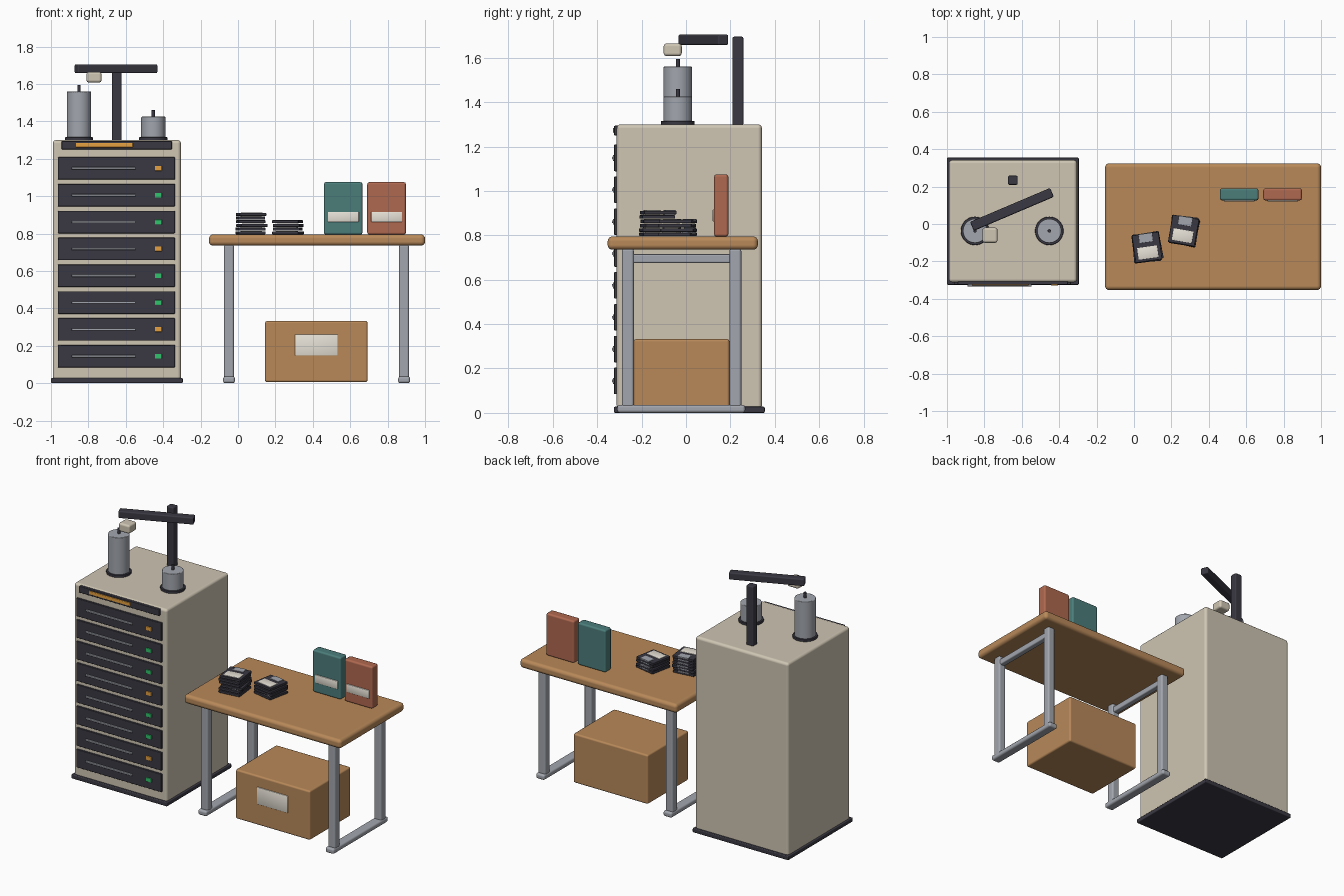
import bpy, bmesh, math, random
from mathutils import Matrix

if "Cube" in bpy.data.objects:
    bpy.data.objects.remove(bpy.data.objects["Cube"])

random.seed(4)


def mat(name, r, g, b):
    m = bpy.data.materials.new(name)
    m.diffuse_color = (r, g, b, 1)
    m.use_nodes = True
    m.node_tree.nodes["Principled BSDF"].inputs["Base Color"].default_value = m.diffuse_color
    return m


CREAM = mat("cream", 0.62, 0.56, 0.45)
DARK = mat("charcoal", 0.042, 0.04, 0.055)
WOOD = mat("wood", 0.48, 0.25, 0.10)
STEEL = mat("steel", 0.36, 0.38, 0.42)
TEAL = mat("teal", 0.07, 0.205, 0.195)
RUST = mat("rust", 0.43, 0.14, 0.08)
AMBER = mat("amber", 0.78, 0.35, 0.05)
GREEN = mat("green", 0.03, 0.55, 0.15)
PAPER = mat("paper", 0.80, 0.76, 0.68)


def finish(name, bm, material, bevel, segs=2, harden=True):
    me = bpy.data.meshes.new(name)
    bm.to_mesh(me)
    bm.free()
    me.shade_smooth()
    me.materials.append(material)
    ob = bpy.data.objects.new(name, me)
    bpy.context.collection.objects.link(ob)
    mod = ob.modifiers.new("bevel", 'BEVEL')
    mod.width = bevel
    mod.segments = segs
    mod.limit_method = 'ANGLE'
    mod.harden_normals = harden
    return ob


def box(name, x, y, z, material, bevel=0.004, segs=2, rot=0.0, harden=True):
    """Box from (min, max) ranges, optionally turned about its own vertical axis."""
    size = [r[1] - r[0] for r in (x, y, z)]
    bm = bmesh.new()
    bmesh.ops.create_cube(bm, size=1)
    bmesh.ops.scale(bm, vec=size, verts=bm.verts)
    ob = finish(name, bm, material, bevel, segs, harden)
    ob.location = [(r[0] + r[1]) / 2 for r in (x, y, z)]
    ob.rotation_euler.z = rot
    return ob


def cyl(name, x, y, z0, z1, radius, material, bevel=0.004):
    bm = bmesh.new()
    bmesh.ops.create_cone(bm, cap_ends=True, segments=32, radius1=radius,
                          radius2=radius, depth=z1 - z0)
    ob = finish(name, bm, material, bevel)
    ob.location = (x, y, (z0 + z1) / 2)
    return ob


# Cabinet body and plinth
box("cabinet_body", (-0.99, -0.305), (-0.312, 0.342), (0.015, 1.30), CREAM, 0.018, 3)
box("cabinet_plinth", (-1.0, -0.295), (-0.325, 0.355), (0, 0.028), DARK, 0.006)

# Header strip with amber display
box("header_strip", (-0.943, -0.353), (-0.324, -0.30), (1.25, 1.294), DARK)
box("header_display", (-0.867, -0.562), (-0.328, -0.31), (1.261, 1.284), AMBER, 0.002)

# Stack of drawers with handle and status light
lights = "GAGGAGGA"
for i in range(8):
    zc = 0.144 + i * 0.1435
    box(f"drawer_front_{i}", (-0.963, -0.337), (-0.324, -0.30), (zc - 0.06, zc + 0.06), DARK)
    box(f"drawer_handle_{i}", (-0.89, -0.547), (-0.334, -0.32),
        (zc - 0.006, zc + 0.006), STEEL, 0.003)
    box(f"drawer_light_{i}", (-0.445, -0.407), (-0.33, -0.32), (zc - 0.013, zc + 0.013),
        AMBER if lights[i] == "A" else GREEN, 0.002)

# Two spindles on the cabinet
for side, x, top in (("left", -0.85, 1.56), ("right", -0.453, 1.425)):
    cyl(f"{side}_spindle_base", x, -0.037, 1.295, 1.315, 0.076, DARK)
    cyl(f"{side}_spindle_drum", x, -0.037, 1.31, top, 0.065, STEEL, 0.005)
    cyl(f"{side}_spindle_pin", x, -0.037, top - 0.01, top + 0.035, 0.009, DARK, 0.002)

# Picker post, arm and head
box("picker_post", (-0.674, -0.622), (0.209, 0.259), (1.295, 1.695), DARK, 0.008)
box("picker_arm", (-0.885, -0.42), (0.052, 0.104), (1.657, 1.705), DARK, 0.008,
    rot=math.radians(23))
box("picker_head", (-0.811, -0.729), (-0.101, -0.019), (1.607, 1.665), CREAM, 0.014)

# Desk top and two leg frames
box("desk_top", (-0.155, 1.0), (-0.353, 0.324), (0.735, 0.795), WOOD, 0.022, 4)
for side, x in (("left", -0.048), ("right", 0.888)):
    for end, y in (("front", -0.262), ("back", 0.222)):
        box(f"{side}_{end}_leg", (x - 0.027, x + 0.027), (y - 0.027, y + 0.027),
            (0.02, 0.74), STEEL, 0.012, 3)
    box(f"{side}_foot_rail", (x - 0.032, x + 0.032), (-0.31, 0.267), (0, 0.036), STEEL, 0.013, 3)
    box(f"{side}_top_rail", (x - 0.02, x + 0.02), (-0.25, 0.21), (0.675, 0.715), STEEL, 0.008)

# Carton below the desk
box("carton", (0.144, 0.693), (-0.235, 0.196), (0.005, 0.333), WOOD, 0.012)
box("carton_label", (0.305, 0.533), (-0.24, -0.225), (0.147, 0.26), PAPER, 0.003, harden=False)

# Binders standing on the desk
for name, x, m in (("teal", 0.459, TEAL), ("rust", 0.691, RUST)):
    box(f"{name}_binder", (x, x + 0.207), (0.126, 0.191), (0.794, 1.075), m, 0.012)
    box(f"{name}_binder_label", (x + 0.021, x + 0.187), (0.12, 0.135), (0.862, 0.916),
        PAPER, 0.003, harden=False)


# Stacks of disks, each with a label and a metal shutter
def disk(name, x, y, z, rot):
    turn = Matrix.Translation((x, y, z)) @ Matrix.Rotation(rot, 4, 'Z')
    parts = [
        box(name, (-0.072, 0.072), (-0.074, 0.074), (0, 0.016), DARK, 0.003),
        box(name + "_label", (-0.054, 0.054), (-0.06, 0.004), (0.012, 0.0185), PAPER, 0.001,
            harden=False),
        box(name + "_shutter", (-0.036, 0.036), (0.028, 0.075), (0.012, 0.0185), STEEL, 0.001),
    ]
    for p in parts:
        p.matrix_world = turn @ Matrix.Translation(p.location)


for s, (x, y, count, rot) in enumerate(((0.07, -0.125, 6, 8), (0.265, -0.035, 4, -10))):
    for i in range(count):
        j = 0 if i == count - 1 else 1
        disk(f"disk_{s}_{i}", x + j * random.uniform(-0.005, 0.005),
             y + j * random.uniform(-0.005, 0.005), 0.796 + i * 0.0197,
             math.radians(rot + j * random.uniform(-5, 5)))
